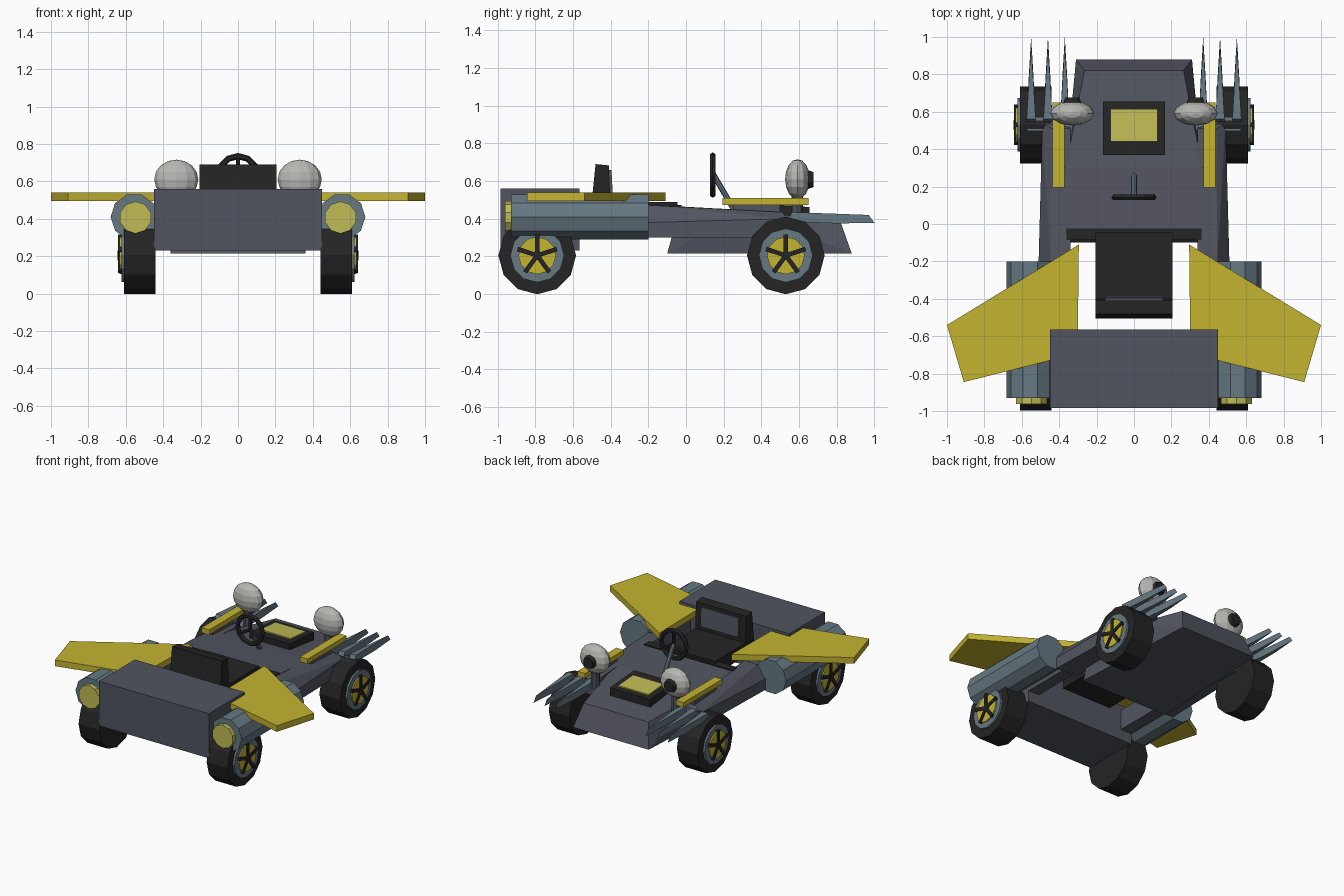
import bpy, bmesh, math
from mathutils import Vector, Matrix

if "Cube" in bpy.data.objects:
    bpy.data.objects.remove(bpy.data.objects["Cube"])


def material(name, r, g, b):
    m = bpy.data.materials.new(name)
    m.diffuse_color = (r, g, b, 1)
    m.use_nodes = True
    m.node_tree.nodes["Principled BSDF"].inputs["Base Color"].default_value = m.diffuse_color
    return m


GREY = material("dark slate", 0.085, 0.09, 0.118)
STEEL = material("blue steel", 0.135, 0.19, 0.225)
YELLOW = material("mustard yellow", 0.55, 0.455, 0.03)
LAMP = material("pale yellow", 0.53, 0.50, 0.09)
BLACK = material("black", 0.018, 0.018, 0.018)
WHITE = material("off white", 0.47, 0.47, 0.45)


def finish(name, bm, mat):
    bmesh.ops.recalc_face_normals(bm, faces=bm.faces)
    me = bpy.data.meshes.new(name)
    bm.to_mesh(me)
    bm.free()
    me.materials.append(mat)
    ob = bpy.data.objects.new(name, me)
    bpy.context.collection.objects.link(ob)
    return ob


def solid(name, pts, mat):
    """Convex solid around a few corner points."""
    bm = bmesh.new()
    for p in pts:
        bm.verts.new(p)
    bmesh.ops.convex_hull(bm, input=bm.verts)
    bmesh.ops.dissolve_limit(bm, angle_limit=0.01, verts=bm.verts, edges=bm.edges)
    return finish(name, bm, mat)


def box(name, x0, x1, y0, y1, z0, z1, mat):
    return solid(name, [(x, y, z) for x in (x0, x1) for y in (y0, y1) for z in (z0, z1)], mat)


def rod(name, a, b, r, n, mat, r2=None, turn=0.0):
    """Cylinder or cone from point a to point b."""
    a, b = Vector(a), Vector(b)
    bm = bmesh.new()
    m = (Matrix.Translation((a + b) / 2) @ (b - a).to_track_quat('Z', 'Y').to_matrix().to_4x4()
         @ Matrix.Rotation(turn, 4, 'Z'))
    bmesh.ops.create_cone(bm, cap_ends=True, segments=n, radius1=r,
                          radius2=r if r2 is None else r2, depth=(b - a).length, matrix=m)
    return finish(name, bm, mat)


# Front hull with tapered nose, and block behind the seat
hull = []
for s in (-1, 1):
    hull += [(s * .36, -.10, .215), (s * .31, .88, .215), (s * .36, -.03, .465),
             (s * .365, .30, .447), (s * .265, .82, .385)]
solid("hull", hull, GREY)
box("dash_edge", -.36, .36, -.085, -.025, .40, .472, BLACK)
box("tail_block", -.45, .45, -.985, -.565, .23, .56, GREY)

# Seat with leaning backrest
box("seat_cushion", -.205, .205, -.50, -.045, .39, .488, BLACK)
solid("seat_back", [(x, y, z) for x in (-.205, .205)
      for y, z in ((-.505, .45), (-.48, .69), (-.41, .683), (-.40, .45))], BLACK)
solid("seat_pad", [(x, y, z) for x in (-.155, .155)
      for y, z in ((-.42, .52), (-.43, .66), (-.396, .66), (-.388, .52))], GREY)

# Hood hatch
solid("hatch_frame", [(x, y, z) for x in (-.165, .165)
      for y, z in ((.37, .42), (.37, .482), (.655, .462), (.655, .39))], BLACK)
solid("hatch_panel", [(x, y, z) for x in (-.125, .125)
      for y, z in ((.44, .46), (.44, .486), (.615, .474), (.615, .45))], LAMP)

# Steering wheel and column
bm = bmesh.new()
N, R, r = 12, .103, .017
rings = []
for i in range(N):
    a = 2 * math.pi * i / N
    ring = []
    for j in range(6):
        t = 2 * math.pi * j / 6
        d = R + r * math.cos(t)
        ring.append(bm.verts.new((d * math.cos(a), .142 + r * math.sin(t), .632 + d * math.sin(a))))
    rings.append(ring)
for i in range(N):
    p, q = rings[i], rings[(i + 1) % N]
    for j in range(6):
        k = (j + 1) % 6
        bm.faces.new((p[j], p[k], q[k], q[j]))
finish("steering_wheel", bm, BLACK)
for i in range(3):
    a = math.pi / 2 + i * 2 * math.pi / 3
    rod("steering_spoke", (0, .142, .632),
        (R * math.cos(a), .142, .632 + R * math.sin(a)), .011, 6, BLACK)
rod("steering_column", (0, .145, .635), (0, .26, .44), .015, 8, STEEL)

for s in (-1, 1):
    # Side panel, sloping outwards
    solid("side_panel", [(s * x, y, z) for x, y, z in (
        (.34, -.20, .30), (.51, -.20, .30), (.445, -.20, .472), (.34, -.20, .472),
        (.34, .54, .30), (.49, .54, .30), (.49, .54, .40), (.44, .51, .435), (.34, .51, .435),
        (.51, -.20, .38))], GREY)
    # Frame rail joining hull and tail
    box("frame_rail", s * .36, s * .45, -.60, -.19, .31, .46, GREY)

    # Side pod and its lamp
    rod("side_pod", (s * .555, -.93, .41), (s * .555, -.20, .41), .126, 10, STEEL,
        turn=math.pi / 10)
    rod("pod_lamp", (s * .548, -.962, .407), (s * .548, -.92, .407), .086, 10, LAMP)

    # Wing
    wing = ((.295, -.11), (1.0, -.54), (.91, -.845), (.45, -.73), (.30, -.565))
    solid("wing", [(s * x, y, z) for x, y in wing for z in (.495, .54)], YELLOW)

    # Hood strip
    box("hood_strip", s * .372, s * .435, .195, .65, .474, .51, YELLOW)
    box("strip_mount", s * .385, s * .425, .25, .50, .41, .476, GREY)

    # Nose blades
    for x in (.37, .46, .55):
        pts = [(s * x, 1.0, .378), (s * x, .97, .42)]
        for w in (-.024, .024):
            pts += [(s * x + w, .54, .385), (s * x + w, .562, .435), (s * x + w * .5, .80, .375)]
        solid("nose_blade", pts, STEEL)
    box("blade_mount", s * .30, s * .57, .50, .57, .37, .405, STEEL)

    # Eye lamps
    bm = bmesh.new()
    bmesh.ops.create_uvsphere(bm, u_segments=12, v_segments=8, radius=1,
                              matrix=Matrix.Translation((s * .33, .592, .61))
                              @ Matrix.Diagonal((.118, .066, .106, 1)))
    finish("eye_lamp", bm, WHITE)
    rod("eye_pupil", (s * .33, .63, .608), (s * .33, .676, .608), .056, 10, BLACK, r2=.04)
    rod("eye_stalk", (s * .33, .59, .39), (s * .33, .59, .53), .03, 8, GREY)

    # Wheels
    for y in (-.79, .53):
        def disc(name, x0, x1, rad, mat):
            rod(name, (s * x0, y, .205), (s * x1, y, .205), rad, 12, mat)
        disc("tyre", .44, .61, .206, BLACK)
        disc("wheel_rim", .60, .624, .143, STEEL)
        disc("wheel_plate", .61, .633, .10, YELLOW)
        disc("wheel_hub", .61, .643, .025, BLACK)
        for i in range(5):
            a = math.pi / 2 + i * 2 * math.pi / 5
            u = Vector((0, math.cos(a), math.sin(a)))
            v = Vector((0, -math.sin(a), math.cos(a)))
            solid("wheel_spoke", [Vector((s * x, y, .205)) + u * d + v * w
                  for x in (.615, .641) for d in (0, .11) for w in (-.012, .012)], BLACK)
